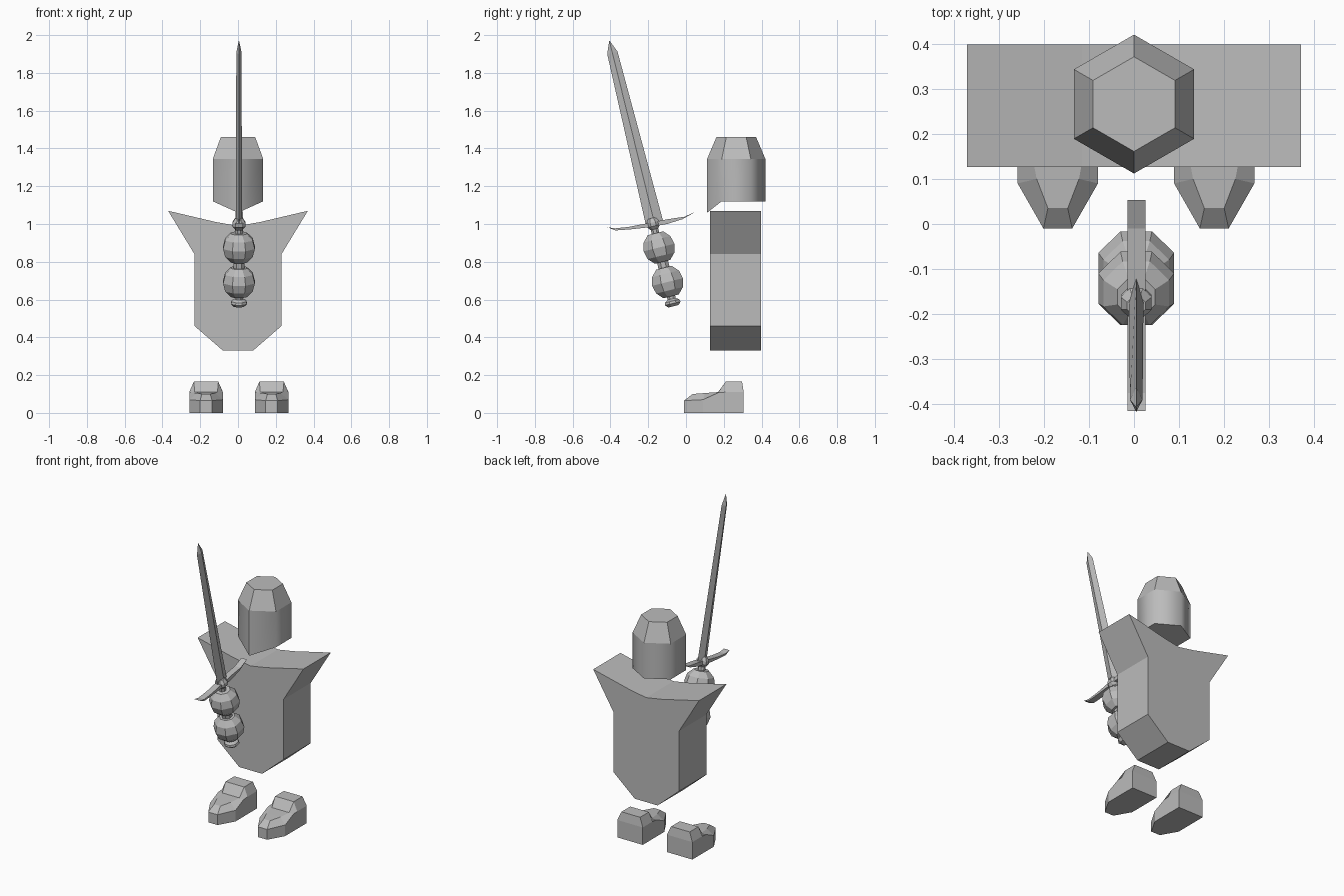
import bpy
import bmesh
from math import sin, cos, pi, radians
from mathutils import Matrix, Vector

cube = bpy.data.objects.get("Cube")
if cube:
    bpy.data.objects.remove(cube, do_unlink=True)

grey = bpy.data.materials.new("plain_grey")
grey.use_nodes = True
grey.diffuse_color = (0.5, 0.5, 0.5, 1)
grey.node_tree.nodes["Principled BSDF"].inputs["Base Color"].default_value = (0.5, 0.5, 0.5, 1)


def loft(name, rings, strip_caps=False, matrix=Matrix()):
    """Skin a stack of equal closed rings and cap both ends."""
    bm = bmesh.new()
    rows = [[bm.verts.new(matrix @ Vector(p)) for p in ring] for ring in rings]
    n = len(rows[0])
    for low, high in zip(rows, rows[1:]):
        for i in range(n):
            j = (i + 1) % n
            bm.faces.new((low[i], low[j], high[j], high[i]))
    for row in (rows[0], rows[-1]):
        if strip_caps:
            for i in range(n // 2 - 1):
                bm.faces.new((row[i], row[i + 1], row[n - 2 - i], row[n - 1 - i]))
        else:
            bm.faces.new(row)
    bmesh.ops.recalc_face_normals(bm, faces=bm.faces)
    mesh = bpy.data.meshes.new(name)
    bm.to_mesh(mesh)
    bm.free()
    mesh.materials.append(grey)
    obj = bpy.data.objects.new(name, mesh)
    bpy.context.collection.objects.link(obj)
    return obj


def mirrored(points):
    """Close a half outline by reflecting it in x."""
    return points + [(-p[0], *p[1:]) for p in reversed(points)]


def circle(radius, z, count, turn=0.0, cy=0.0):
    return [(radius * sin(turn + 2 * pi * i / count),
             cy - radius * cos(turn + 2 * pi * i / count), z) for i in range(count)]


# Torso: flat profile with pointed shoulders, extruded front to back
half = [(0.08, 0.33), (0.23, 0.46), (0.23, 0.84), (0.37, 1.07), (0.115, 1.01)]
outline = half + [(0, 0.99)] + [(-x, z) for x, z in reversed(half)]
loft("torso", [[(x, y, z) for x, z in outline] for y in (0.126, 0.398)])

# Helmet: hexagonal prism with a tapered crown and a pointed chin
base = circle(0.154, 1.12, 6, cy=0.266)
base[0] = (0, base[0][1], 1.06)
helmet = loft("helmet", [base, circle(0.154, 1.345, 6, cy=0.266),
                         circle(0.105, 1.46, 6, cy=0.266)])
# The side and back walls blend smoothly, every other edge stays sharp
for face in helmet.data.polygons:
    face.use_smooth = True
for edge in helmet.data.edges:
    a, b = (helmet.data.vertices[v].co for v in edge.vertices)
    wall_edge = (a - b).xy.length < 0.001
    edge.use_edge_sharp = not (wall_edge and a.y > 0.15)

# Shoes: flat sole, side rim, and a low toe stepping up to the ankle
rim = [(0.032, -0.01, 0.065), (0.089, 0.09, 0.07), (0.089, 0.17, 0.107),
       (0.089, 0.21, 0.11), (0.089, 0.305, 0.11)]
upper = [(0.022, 0.035, 0.1), (0.047, 0.1, 0.105), (0.06, 0.17, 0.11),
         (0.065, 0.21, 0.165), (0.065, 0.297, 0.165)]
sole = [(x, y, 0) for x, y, z in rim]
for side, x in (("left", 0.178), ("right", -0.169)):
    loft(side + "_shoe", [mirrored(r) for r in (sole, rim, upper)], True,
         Matrix.Translation((x, 0, 0)))

# Sword frame: origin at the foot of the blade, leaning forward
lean = Matrix.Translation((0.005, -0.17, 1.018)) @ Matrix.Rotation(radians(13.9), 4, "X")


def diamond(thick, wide, z):
    return [(thick, 0, z), (0, wide, z), (-thick, 0, z), (0, -wide, z)]


# Blade: diamond section narrowing to a point
loft("blade", [diamond(0.016, 0.047, -0.02), diamond(0.014, 0.028, 0.915),
               diamond(0.001, 0.001, 0.981)], matrix=lean)

# Crossguard: thin curved bar
under = [(-0.375, 0.966), (-0.3, 0.971), (-0.2, 0.982), (-0.1, 1.0), (-0.02, 1.025)]
over = [(-0.01, 1.038), (-0.1, 1.025), (-0.2, 1.005), (-0.3, 0.985), (-0.375, 0.977)]
bar = [(-0.415, 0.983)] + under + [(0.053, 1.066)] + over
loft("crossguard", [[(x, y, z) for y, z in bar] for x in (-0.014, 0.026)])


def turned(name, profile):
    """Eight-sided turned part on the sword axis, from radius and height pairs."""
    return loft(name, [circle(r, z, 8, pi / 8, -0.008) for r, z in profile], matrix=lean)


# Grip: two faceted balls joined by necks, with a collar and a pommel
turned("collar", [(0.022, -0.08), (0.022, -0.045), (0.037, -0.028),
                  (0.037, -0.008), (0.022, 0.015)])
turned("grip_neck", [(0.032, -0.27), (0.032, -0.21)])
turned("pommel", [(0.03, -0.465), (0.046, -0.45), (0.042, -0.437),
                  (0.024, -0.425), (0.024, -0.39)])
for name, z in (("upper_ball", -0.145), ("lower_ball", -0.333)):
    turned(name, [(0.091 * cos(radians(a)), z + 0.09 * sin(radians(a)))
                  for a in (-60, -30, 0, 30, 60)])
